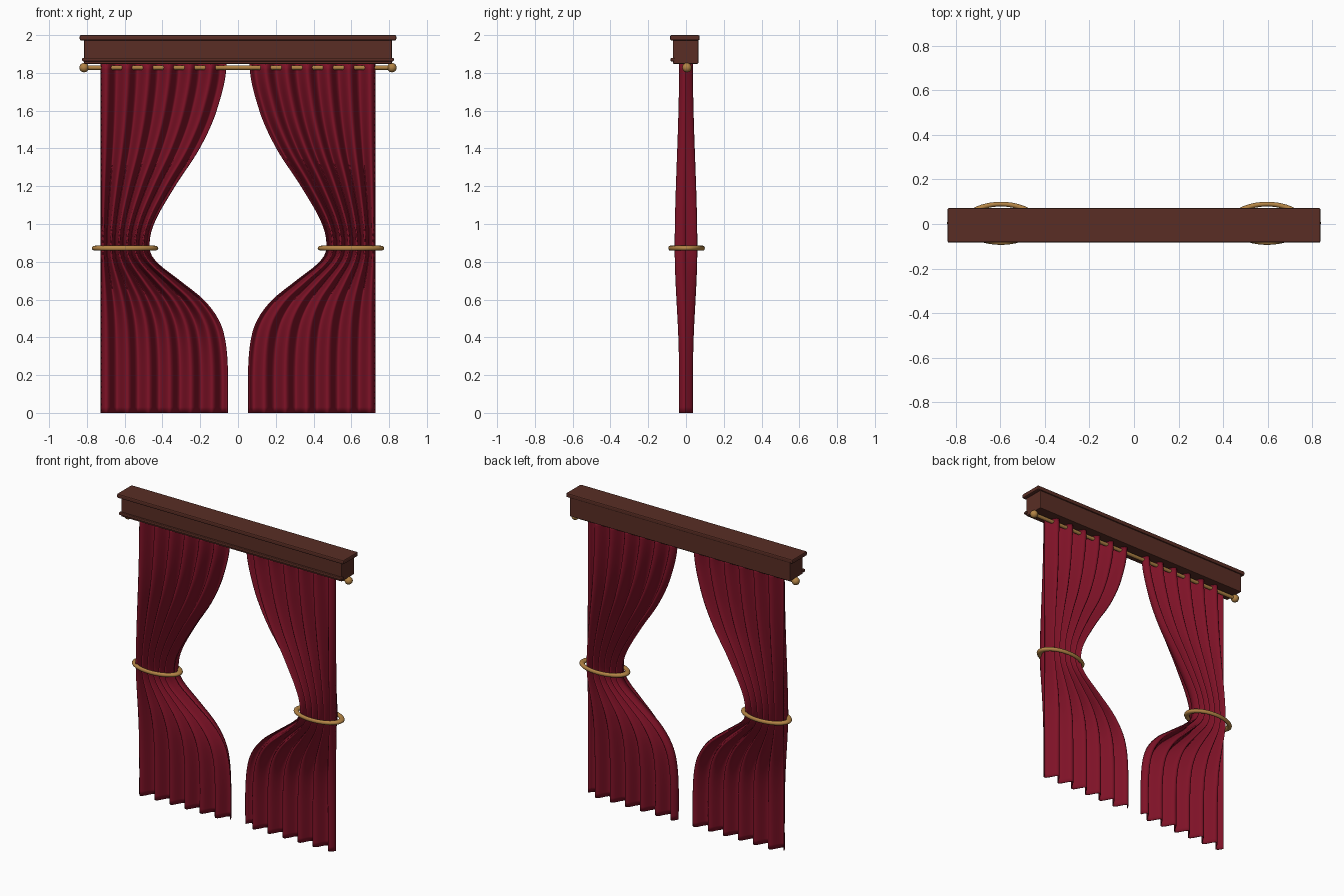
import bpy, bmesh, math
from mathutils import Vector

cube = bpy.data.objects.get("Cube")
if cube:
    bpy.data.objects.remove(cube, do_unlink=True)


def material(name, color, rough):
    m = bpy.data.materials.new(name)
    m.use_nodes = True
    m.diffuse_color = (*color, 1)
    bsdf = m.node_tree.nodes["Principled BSDF"]
    bsdf.inputs["Base Color"].default_value = (*color, 1)
    bsdf.inputs["Roughness"].default_value = rough
    return m


red = material("red_velvet", (0.21, 0.006, 0.02), 0.8)
wood = material("dark_wood", (0.1, 0.027, 0.018), 0.5)
brass = material("brass", (0.45, 0.23, 0.06), 0.4)


def finish(name, mat, angle=None):
    ob = bpy.context.object
    ob.name = name
    ob.data.materials.append(mat)
    if angle:
        bpy.ops.object.shade_smooth_by_angle(angle=math.radians(angle))
    return ob


def box(name, lo, hi, mat, bevel):
    lo, hi = Vector(lo), Vector(hi)
    bpy.ops.mesh.primitive_cube_add(size=1, location=(lo + hi) / 2)
    bpy.context.object.scale = hi - lo
    bpy.ops.object.transform_apply(location=False, rotation=False)
    ob = finish(name, mat)
    mod = ob.modifiers.new("Bevel", "BEVEL")
    mod.width = bevel
    mod.segments = 2


def cylinder(name, radius, length, loc, mat):
    bpy.ops.mesh.primitive_cylinder_add(vertices=20, radius=radius, depth=length,
                                        location=loc, rotation=(0, math.pi / 2, 0))
    finish(name, mat, 40)


def spline(points, z):
    """Smooth interpolation through (height, value) points."""
    i = max(k for k in range(len(points) - 1) if points[k][0] <= z + 1e-9)
    (z0, a), (z1, b) = points[i], points[i + 1]

    def slope(k):
        if k in (0, len(points) - 1):
            return 0
        return (points[k + 1][1] - points[k - 1][1]) / (points[k + 1][0] - points[k - 1][0])

    h = z1 - z0
    t = (z - z0) / h
    return ((1 + 2 * t) * (1 - t) ** 2 * a + t * (1 - t) ** 2 * h * slope(i)
            + t * t * (3 - 2 * t) * b + t * t * (t - 1) * h * slope(i + 1))


# Wooden pelmet: box, overhanging cap and lower front moulding
box("pelmet_body", (-0.815, -0.07, 1.848), (0.815, 0.065, 1.975), wood, 0.004)
box("pelmet_cap", (-0.838, -0.084, 1.972), (0.838, 0.072, 2.0), wood, 0.007)
box("pelmet_moulding", (-0.825, -0.082, 1.861), (0.825, -0.06, 1.879), wood, 0.005)

# Rod with ball ends
cylinder("curtain_rod", 0.012, 1.63, (0, 0.005, 1.828), brass)

# Curtain edge and fold depth, by height
INNER = [(0, 0.055), (0.25, 0.056), (0.4, 0.072), (0.5, 0.108), (0.6, 0.185), (0.7, 0.31),
         (0.8, 0.435), (0.87, 0.47), (1.0, 0.447), (1.2, 0.335), (1.4, 0.205),
         (1.6, 0.115), (1.85, 0.063)]
DEPTH = [(0, 0.035), (0.35, 0.037), (0.87, 0.058), (1.6, 0.038), (1.85, 0.034)]
OUTER, FOLDS, COLS, ROWS, TOP = 0.725, 6, 72, 60, 1.848


def curtain(name, side):
    bm = bmesh.new()
    grid = []
    for r in range(ROWS + 1):
        z = TOP * r / ROWS
        inner, depth = spline(INNER, z), spline(DEPTH, z)
        row = []
        for c in range(COLS + 1):
            t = c / COLS
            x = OUTER + (inner - OUTER) * t
            y = -depth * math.sin(2 * math.pi * FOLDS * t)
            row.append(bm.verts.new((side * x, y, z)))
        grid.append(row)
    for low, high in zip(grid, grid[1:]):
        for c in range(COLS):
            quad = (low[c], low[c + 1], high[c + 1], high[c])
            bm.faces.new(quad if side < 0 else quad[::-1])
    for f in bm.faces:
        f.smooth = True
    mesh = bpy.data.meshes.new(name)
    bm.to_mesh(mesh)
    bm.free()
    mesh.materials.append(red)
    ob = bpy.data.objects.new(name, mesh)
    bpy.context.collection.objects.link(ob)
    mod = ob.modifiers.new("Cloth thickness", "SOLIDIFY")
    mod.thickness = 0.004
    mod.offset = 0


for label, side in (("left", 1), ("right", -1)):
    curtain(label + "_curtain", side)

    bpy.ops.mesh.primitive_uv_sphere_add(segments=20, ring_count=12, radius=0.025,
                                         location=(side * 0.815, 0.005, 1.828))
    finish(label + "_rod_ball", brass, 60)

    # Oval tieback ring around the gathered waist
    bpy.ops.mesh.primitive_torus_add(major_segments=48, minor_segments=12, major_radius=0.157,
                                     minor_radius=0.019, location=(side * 0.598, 0.003, 0.872))
    bpy.context.object.scale = (1, 0.55, 0.7)
    bpy.ops.object.transform_apply(location=False, rotation=False)
    finish(label + "_tieback", brass, 60)
